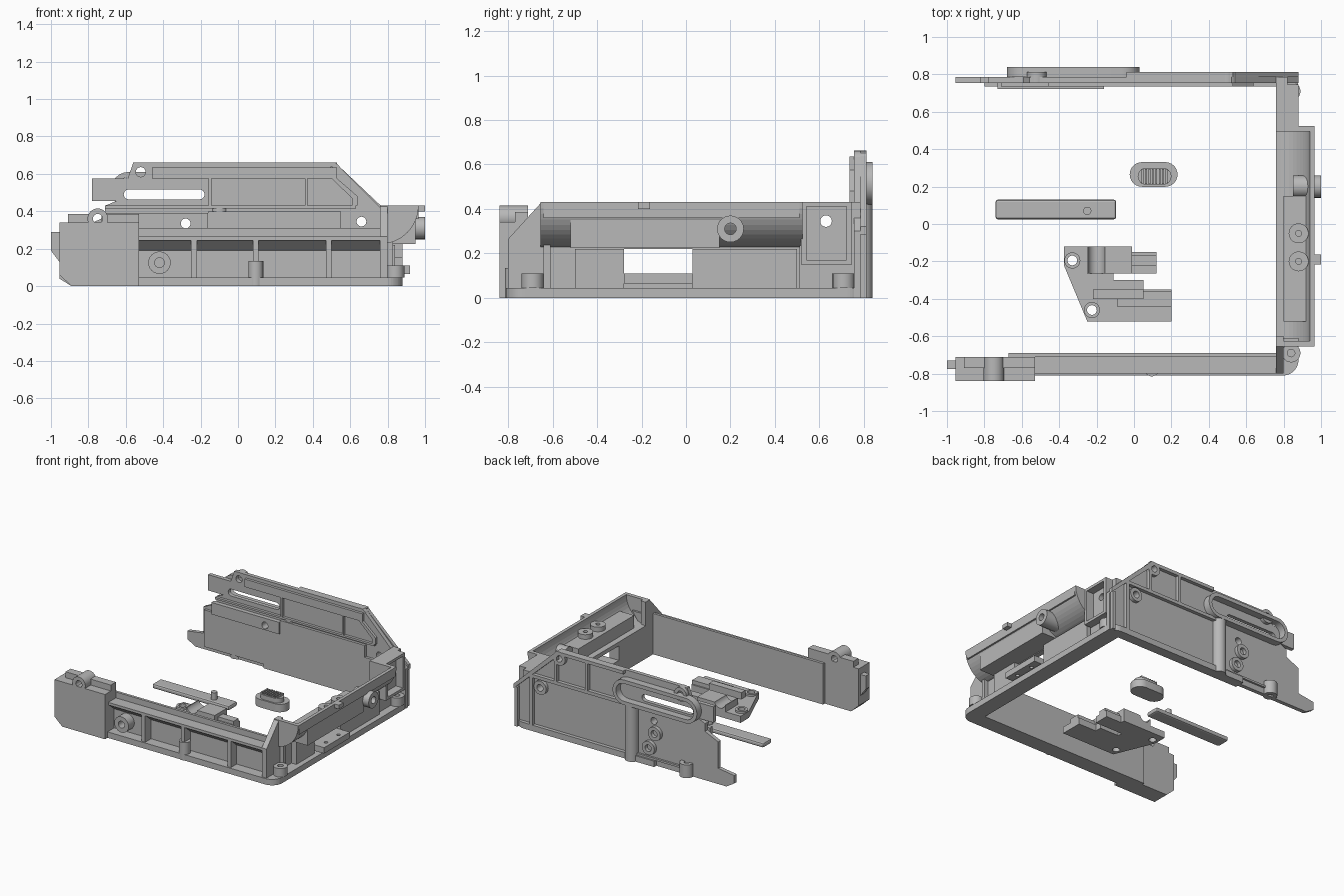
import bpy, bmesh
from math import sin, cos, pi, radians
from mathutils import Vector

if "Cube" in bpy.data.objects:
    bpy.data.objects.remove(bpy.data.objects["Cube"], do_unlink=True)

COLOUR = (.48, .48, .48, 1)
grey = bpy.data.materials.new("light_grey")
grey.use_nodes = True
grey.diffuse_color = COLOUR
grey.node_tree.nodes["Principled BSDF"].inputs["Base Color"].default_value = COLOUR

# Shared planes of the frame
FLANGE, RAIL, RIM = .045, .265, .43
WALL, SKIN, EDGE = .76, .8, .88
FRONT, FRONT_IN, FRONT_SKIN = -.81, -.69, -.73
BACK_IN, BACK, BACK_SKIN, BACK_OUT = .735, .755, .785, .812
TROUGH_FRONT, TROUGH_BACK = -.64, .51
WINDOW = (-.28, .03)
HOLE = .026


def prism(name, outline, axis, span):
    """Extrude a 2D outline along an axis; x takes (y, z), y takes (x, z), z takes (x, y)."""
    low, high = span

    def place(a, b, depth):
        return {"x": (depth, a, b), "y": (a, depth, b), "z": (a, b, depth)}[axis]

    bm = bmesh.new()
    face = bm.faces.new([bm.verts.new(place(a, b, low)) for a, b in outline])
    extruded = bmesh.ops.extrude_face_region(bm, geom=[face])["geom"]
    moved = [part for part in extruded if isinstance(part, bmesh.types.BMVert)]
    bmesh.ops.translate(bm, verts=moved, vec=Vector(place(0, 0, high - low)))
    bmesh.ops.recalc_face_normals(bm, faces=bm.faces)
    mesh = bpy.data.meshes.new(name)
    bm.to_mesh(mesh)
    bm.free()
    mesh.materials.append(grey)
    obj = bpy.data.objects.new(name, mesh)
    bpy.context.collection.objects.link(obj)
    return obj


def box(name, x, y, z):
    outline = [(x[0], y[0]), (x[1], y[0]), (x[1], y[1]), (x[0], y[1])]
    return prism(name, outline, "z", z)


def about(centre, half):
    return centre - half, centre + half


def arc(a, b, radius, start, end, steps=12):
    angles = [radians(start + (end - start) * i / steps) for i in range(steps + 1)]
    return [(a + radius * cos(t), b + radius * sin(t)) for t in angles]


def slot(a, b, radius, half):
    """Two half circles joined by straight sides."""
    return arc(a + half, b, radius, -90, 90) + arc(a - half, b, radius, 90, 270)


def circle(a, b, radius):
    return arc(a, b, radius, 0, 360, steps=24)[:-1]


def smooth(obj):
    bpy.ops.object.select_all(action="DESELECT")
    obj.select_set(True)
    bpy.context.view_layer.objects.active = obj
    bpy.ops.object.shade_smooth_by_angle(angle=radians(35))
    return obj


def cut(obj, axis, *outlines):
    """Cut outlines right through an object along an axis."""
    for outline in outlines:
        cutter = prism("cutter", outline, axis, (-2, 2))
        cutter.hide_render = True
        modifier = obj.modifiers.new("cut", "BOOLEAN")
        modifier.operation, modifier.solver, modifier.object = "DIFFERENCE", "EXACT", cutter
        bpy.context.view_layer.objects.active = obj
        bpy.ops.object.modifier_apply(modifier=modifier.name)
        bpy.data.objects.remove(cutter, do_unlink=True)
    return smooth(obj)


def rod(name, axis, centre, radius, span, hole=None):
    obj = prism(name, circle(*centre, radius), axis, span)
    return cut(obj, axis, circle(*centre, hole)) if hole else smooth(obj)


# Base flange around the front, right and back
ROUND = .085
CORNER = EDGE - ROUND
prism("base_flange",
      [(-.55, FRONT_IN), (-.55, FRONT)]
      + arc(CORNER, FRONT + ROUND, ROUND, -90, 0) + arc(CORNER, BACK_OUT - ROUND, ROUND, 0, 90)
      + [(-.3, BACK_OUT), (-.3, BACK_IN), (WALL, BACK_IN), (WALL, FRONT_IN)], "z", (0, FLANGE))
for y in (FRONT_IN, .71):
    rod("corner_post", "z", (.84, y), .05, (FLANGE, .11), hole=.02)

# Front wall: pockets between ribs, sloped under the top rail
pocket_span = (-.55, SKIN)
box("front_sheet", x=(-.67, SKIN), y=(-.71, FRONT_IN), z=(0, .31))
box("front_backing", x=pocket_span, y=(FRONT_SKIN, FRONT_IN), z=(0, RAIL))
box("front_top_rail", x=pocket_span, y=(-SKIN, FRONT_IN), z=(.245, RAIL))
prism("front_rail_slope", [(-SKIN, .25), (FRONT_SKIN, .25), (FRONT_SKIN, .19)], "x", pocket_span)
for x in (-.235, .095, .485, .785):
    box("front_rib", x=about(x, .015), y=(-SKIN, FRONT_SKIN), z=(0, .25))
rod("front_ring_boss", "y", (-.42, .125), .06, (-SKIN, FRONT_SKIN), hole=HOLE)
rod("front_post", "z", (.095, -.775), .04, (0, .135))

# Front end block with lug, tongue and steps
BLOCK_LEFT, BLOCK_RIGHT, BLOCK_TOP = -.955, -.53, .34
block_depth = (-.84, -.71)
prism("front_block",
      [(BLOCK_LEFT, .06), (-.89, 0), (BLOCK_RIGHT, 0), (BLOCK_RIGHT, BLOCK_TOP), (BLOCK_LEFT, BLOCK_TOP)],
      "y", block_depth)
prism("front_block_tongue", [(-1, .19), (BLOCK_LEFT, .13), (BLOCK_LEFT, .29), (-1, .29)], "y", (-.775, FRONT_SKIN))
rod("front_lug", "y", (-.75, .36), .055, block_depth, hole=HOLE)
for span in ((-.91, -.78), (-.72, BLOCK_RIGHT)):
    box("front_block_step", x=span, y=(-.77, -.71), z=(BLOCK_TOP, .385))

# Right wall with a window, raised panels and a drilled shelf
w0, w1 = WINDOW
wall = box("right_wall", x=(WALL, SKIN), y=(-.71, BACK), z=(0, .25))
cut(wall, "x", [(w0, .11), (w1, .11), (w1, .22), (w0, .22)])
for span in ((-.5, w0), (w1, .5)):
    box("right_wall_panel", x=(SKIN, .84), y=span, z=(FLANGE, .22))
shelf = box("window_shelf", x=(WALL, .92), y=WINDOW, z=(.065, .11))
boss_rows = (-.05, -.2)
cut(shelf, "z", *[circle(EDGE, y, .014) for y in boss_rows])

# Sloped front gusset
prism("front_gusset", [(-SKIN, 0), (-SKIN, RAIL), (-.65, RIM), (-.6, RIM), (-.6, 0)], "x", (WALL, SKIN))
prism("front_gusset_web", [(SKIN, 0), (.83, 0), (.83, .26), (EDGE, .33), (SKIN, .33)], "y", about(-.625, .015))

# Side trough: quarter-round shell with end caps, bosses, bar and tab
OUTER_R, INNER_R = .205, .18
outer = arc(WALL, RIM, OUTER_R, 0, -90)
prism("trough_shell", outer + arc(WALL, RIM, INNER_R, -90, 0), "y", (TROUGH_FRONT, TROUGH_BACK))
box("trough_lip", x=(.94, .965), y=(TROUGH_FRONT, TROUGH_BACK), z=(.36, RIM))
for y in (TROUGH_FRONT, TROUGH_BACK):
    prism("trough_end", outer + [(WALL, RIM)], "y", about(y, .015))
for y in boss_rows:
    rod("trough_boss", "z", (EDGE, y), .053, (.28, .385), hole=.016)
box("trough_bar", x=(SKIN, .95), y=(-.52, .15), z=(.225, .35))
rod("trough_side_boss", "x", (.2, .31), .06, (.85, 1), hole=HOLE)
box("trough_tab", x=(.95, 1), y=about(-.19, .027), z=(.4, RIM))

# Back right corner
panel = box("corner_panel", x=(WALL, .82), y=(TROUGH_BACK, BACK_SKIN), z=(0, RIM))
cut(panel, "x", circle(.63, .345, HOLE))
for y in (.53, BACK_IN):
    box("corner_rib", x=(SKIN, EDGE), y=about(y, .012), z=(.15, RIM))
for z in (.16, .42):
    box("corner_ledge", x=(SKIN, EDGE), y=(.53, BACK_IN), z=about(z, .01))

# Back panel sheet with slot and screw holes
TOP, BAND_LEFT, BAND_LOW = .66, -.78, .575
upper_holes = [(.5, .61), (-.52, .61)]
right_hole, left_hole = (.66, .345), (-.28, .335)
tail = [(BLOCK_LEFT, .1), (BLOCK_LEFT, .04), (-.89, 0)]
right_edge = [(EDGE, 0), (EDGE, .3), (.52, TOP)]
upper_left = [(-.56, TOP), (-.59, BAND_LOW), (BAND_LEFT, BAND_LOW), (BAND_LEFT, .455), (-.65, .455)]
lower_left = [(-.71, RIM), (-.71, .37), (-.82, .32), (-.82, .12)]
sheet = prism("back_sheet", tail + right_edge + upper_left + lower_left, "y", (BACK, BACK_SKIN))
cut(sheet, "y", slot(-.395, .49, HOLE, .19),
    *[circle(*centre, HOLE) for centre in upper_holes + [right_hole, left_hole]])

# Back panel inside: stepped plates, rails and ribs
inside = (BACK_IN, BACK)
box("back_inner_plate", x=(-SKIN, WALL), y=inside, z=(.03, .31))
step = box("back_inner_step", x=(-.73, -.16), y=(.722, BACK), z=(.3, .39))
cut(step, "y", circle(*left_hole, HOLE))
box("back_inner_step_right", x=(-.16, .55), y=inside, z=(.3, .4))
box("back_inner_lip", x=(-.71, .63), y=inside, z=(.415, RIM))
box("back_inner_top_rail", x=(-.46, .53), y=inside, z=(BAND_LOW, .635))
prism("back_inner_diagonal", [(.5, BAND_LOW), (.53, BAND_LOW), (.64, .48), (.64, RIM), (.61, RIM), (.61, .47)],
      "y", inside)
for x in (-.15, .365):
    box("back_inner_rib", x=about(x, .007), y=inside, z=(RIM, BAND_LOW))

# Back panel outside: slot rim, frame rails and ribs
outside = (BACK_SKIN, BACK_OUT)
rim_centre = (-.325, .515)
rim = prism("slot_rim", slot(*rim_centre, .095, .26), "y", (BACK_SKIN, .84))
cut(rim, "y", slot(*rim_centre, .067, .26))
box("back_top_rail", x=(-.04, .53), y=outside, z=(.635, TOP))
box("back_mid_rail", x=(-.1, WALL), y=outside, z=(.405, RIM))
prism("back_diagonal_rail", [(.52, TOP), (EDGE, .32), (EDGE, .285), (.5, .635)], "y", outside)
for x in (.27, .53):
    box("back_rib", x=about(x, .012), y=outside, z=(RIM, .64))
for x, top in ((BACK_IN, RIM), (.86, .3)):
    box("back_side_rail", x=about(x, .012), y=outside, z=(0, top))
for centre in upper_holes + [right_hole, (-.3, .25), (-.25, .13)]:
    rod("back_screw_ring", "y", centre, .052, (BACK, BACK_OUT), hole=HOLE)
rod("back_column", "z", (-.1, .79), .05, (0, RIM))
rod("back_post", "z", (-.56, .79), .05, (0, .1), hole=.02)
box("back_link_rail", x=(-.56, -.1), y=(BACK_SKIN, SKIN), z=(FLANGE, .06))

# Loose oval button with grip ridges
smooth(prism("button_base", slot(.105, .265, .066, .062), "z", (0, .06)))
smooth(prism("button_cap", slot(.11, .255, FLANGE, FLANGE), "z", (.06, .095)))
for i in range(8):
    box("button_ridge", x=about(.045 + i * .0185, .005), y=about(.255, .04), z=(.095, .108))

# Loose flat bar with pin
bar = box("loose_bar", x=(-.74, -.095), y=(.025, .13), z=(0, .035))
bevel = bar.modifiers.new("corners", "BEVEL")
bevel.width, bevel.segments = .012, 2
rod("bar_pin", "z", (-.25, .07), .022, (0, .09))

# Loose bracket: two plates, hole rings, saddle and arms
LEFT, RIGHT, TIP, FAR, NEAR = -.375, .12, .2, -.12, -.52
MID, SEAT = -.3, .05
plate = prism("bracket_plate",
              [(LEFT, FAR), (-.01, FAR), (-.01, -.15), (RIGHT, -.15), (RIGHT, -.265), (-.11, -.265), (-.11, MID),
               (SEAT, MID), (SEAT, -.35), (TIP, -.35), (TIP, NEAR), (-.25, NEAR), (LEFT, -.22)], "z", (0, SEAT))
bracket_holes = [(-.33, -.195), (-.225, -.46)]
cut(plate, "z", *[circle(*centre, HOLE) for centre in bracket_holes])
for centre in bracket_holes:
    rod("bracket_ring", "z", centre, .043, (SEAT, .065), hole=HOLE)
saddle = box("bracket_saddle", x=(-.25, -.01), y=(-.265, FAR), z=(SEAT, .1))
cut(saddle, "y", circle(-.2, .11, FLANGE))
box("bracket_arm", x=(-.1, RIGHT), y=about(-.195, .03), z=(SEAT, .075))
box("bracket_rail", x=(-.22, SEAT), y=(-.4, -.35), z=(SEAT, .1))
box("bracket_foot", x=(-.09, TIP), y=(-.44, -.36), z=(SEAT, .08))
